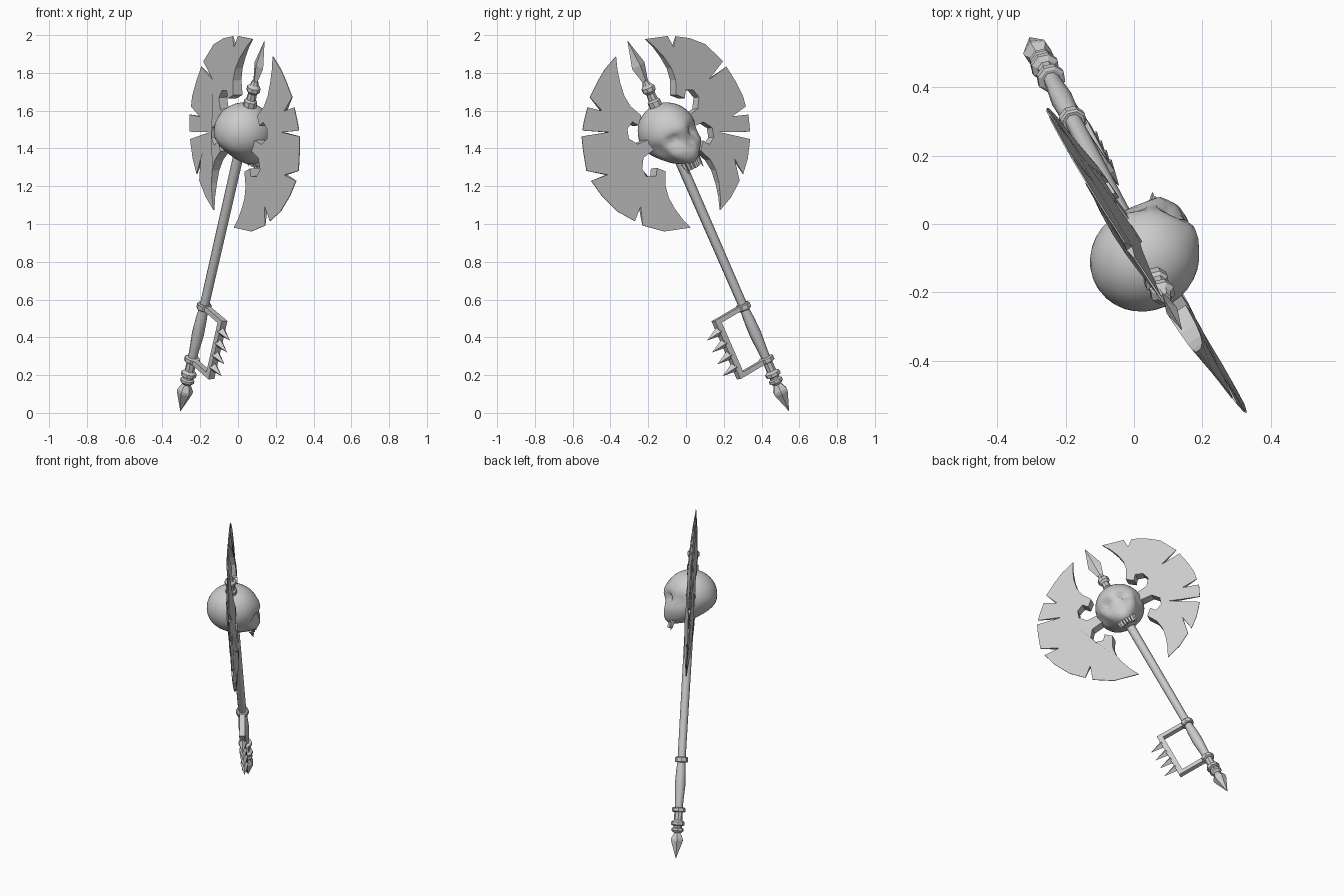
import bpy, bmesh, math
from mathutils import Matrix, Vector

if "Cube" in bpy.data.objects:
    bpy.data.objects.remove(bpy.data.objects["Cube"])

# Local frame: z runs up the shaft, x spans the blades, -y is the skull's face
AXIS = Vector((0.2038, -0.3915, 0.8974)).normalized()
SPAN = Vector((-0.508, 0.741, 0.439))
SPAN = (SPAN - AXIS * SPAN.dot(AXIS)).normalized()
DEPTH = AXIS.cross(SPAN)
FRAME = Matrix.Translation((0.029, -0.096, 1.48)) @ Matrix((SPAN, DEPTH, AXIS)).transposed().to_4x4()

steel = bpy.data.materials.new("grey_steel")
steel.diffuse_color = (0.6, 0.6, 0.6, 1)
steel.use_nodes = True
steel.node_tree.nodes["Principled BSDF"].inputs["Base Color"].default_value = steel.diffuse_color


def finish(name, bm, angle=None):
    bmesh.ops.recalc_face_normals(bm, faces=bm.faces)
    bm.transform(FRAME)
    mesh = bpy.data.meshes.new(name)
    bm.to_mesh(mesh)
    bm.free()
    mesh.materials.append(steel)
    ob = bpy.data.objects.new(name, mesh)
    bpy.context.collection.objects.link(ob)
    if angle:
        bpy.ops.object.select_all(action='DESELECT')
        ob.select_set(True)
        bpy.context.view_layer.objects.active = ob
        bpy.ops.object.shade_smooth_by_angle(angle=math.radians(angle))
    return ob


def lathe(name, profile, sides=8, flat=1.0, angle=None):
    """Rings of (height, radius) around the shaft axis."""
    bm = bmesh.new()
    rings = []
    for z, r in profile:
        rings.append([bm.verts.new((r * math.cos(i * math.tau / sides),
                                    flat * r * math.sin(i * math.tau / sides), z)) for i in range(sides)])
    for a, b in zip(rings, rings[1:]):
        for i in range(sides):
            j = (i + 1) % sides
            bm.faces.new((a[i], a[j], b[j], b[i]))
    bm.faces.new(rings[0])
    bm.faces.new(rings[-1])
    return finish(name, bm, angle)


def bar(bm, center, size):
    m = Matrix.Translation(center) @ Matrix.Diagonal((*size, 1))
    bmesh.ops.create_cube(bm, size=1, matrix=m)


def spike(bm, base, tip, r, sides=4):
    base, tip = Vector(base), Vector(tip)
    d = tip - base
    m = Matrix.Translation((base + tip) / 2) @ d.to_track_quat('Z', 'Y').to_matrix().to_4x4()
    bmesh.ops.create_cone(bm, cap_ends=True, segments=sides, radius1=r, radius2=0.001, depth=d.length, matrix=m)


# Shaft, grip, pommel and spear head
lathe("shaft", [(-1.02, .025), (-.08, .028)], 8, angle=50)
lathe("grip", [(-1.33, .024), (-1.27, .027), (-1.18, .033), (-1.1, .03), (-1.02, .024)], 8, angle=50)
lathe("upper_guard_ring", [(-1.04, .034), (-1.035, .04), (-1.01, .04), (-1.005, .034)])
lathe("lower_guard_ring", [(-1.35, .034), (-1.345, .042), (-1.325, .042), (-1.32, .034)])
lathe("pommel_neck", [(-1.48, .022), (-1.466, .038), (-1.452, .038), (-1.446, .026), (-1.436, .026),
                      (-1.43, .042), (-1.412, .042), (-1.4, .026), (-1.33, .026)])
lathe("pommel", [(-1.638, .001), (-1.53, .042), (-1.515, .042), (-1.475, .02)], 6)
lathe("spear_collar", [(.1, .036), (.19, .036), (.2, .026), (.235, .024), (.25, .037), (.272, .037),
                       (.285, .024), (.31, .016)])
lathe("spear_head", [(.29, .014), (.40, .044), (.546, .001)], 4, flat=.4)

# Hand guard with knuckle spikes
bm = bmesh.new()
for z in (-1.02, -1.337):
    bar(bm, (-.105, 0, z), (.2, .034, .026))
bar(bm, (-.19, 0, -1.178), (.034, .036, .343))
for i in range(4):
    z = -1.07 - i * .07
    spike(bm, (-.2, 0, z), (-.288, 0, z - .01), .026)
finish("hand_guard", bm)

# Axe blades: one shared inner edge and a chipped rim (third value = half thickness)
horn = [(.105, .505, .003), (.135, .44, .01), (.157, .37, .018), (.168, .30, .023), (.16, .235, .027),
        (.125, .165, .03), (.165, .125, .03), (.19, .16, .03), (.235, .14, .027), (.25, .09, .026),
        (.215, .04, .027), (.10, .028, .03)]
inner = horn + [(x, -z, h) for x, z, h in reversed(horn)]
T, N = .002, .01   # rim and notch half thickness
right_rim = [(.239, .457, T), (.24, .39, N), (.284, .434, T), (.359, .386, T), (.434, .313, T),
             (.49, .185, T), (.36, .14, N), (.497, .15, T), (.512, .06, T), (.518, -.033, T),
             (.508, -.09, T), (.402, -.097, N), (.503, -.135, T), (.47, -.22, T), (.29, -.135, N),
             (.452, -.255, T), (.39, -.34, T), (.325, -.40, T), (.31, -.30, N), (.29, -.42, T), (.2, -.475, T)]
left_rim = [(.2, .475, T), (.269, .439, T), (.354, .386, T), (.323, .29, N), (.392, .345, T),
            (.45, .285, T), (.478, .25, T), (.339, .172, N), (.497, .225, T), (.525, .15, T), (.555, .05, T),
            (.45, -.025, N), (.553, -.01, T), (.53, -.108, T), (.479, -.227, T), (.405, -.32, T),
            (.341, -.264, N), (.372, -.362, T), (.262, -.451, T)]


def blade(name, rim, side):
    outline = inner + rim[::-1]
    bm = bmesh.new()
    front = [bm.verts.new((side * x, -h, z)) for x, z, h in outline]
    back = [bm.verts.new((side * x, h, z)) for x, z, h in outline]
    bm.faces.new(front)
    bm.faces.new(back[::-1])
    n = len(outline)
    for i in range(n):
        j = (i + 1) % n
        bm.faces.new((front[i], back[i], back[j], front[j]))
    finish(name, bm)


blade("right_blade", right_rim, 1)
blade("left_blade", left_rim, -1)

# Skull: a sphere narrowed into a jaw, with pressed-in sockets and raised cheeks and brow
bm = bmesh.new()
bmesh.ops.create_uvsphere(bm, u_segments=32, v_segments=20, radius=1)
# direction, width, depth (negative digs in)
dents = [((.42, -.85, -.18), .17, -.045), ((-.42, -.85, -.18), .17, -.045), ((0, -.9, -.45), .11, -.035),
         ((.62, -.62, -.5), .16, .015), ((-.62, -.62, -.5), .16, .015), ((0, -.98, .12), .25, .01),
         ((.9, -.35, -.3), .2, -.018), ((-.9, -.35, -.3), .2, -.018)]
for v in bm.verts:
    p = v.co.copy()
    push = sum(k * math.exp(-((p - Vector(c).normalized()).length / w) ** 2) for c, w, k in dents)
    q = Vector((p.x * .153, p.y * .163, p.z * .155 + .01)) + p * push
    low = max(0.0, -p.z - .25) / .75
    face = max(0.0, min(1.0, .45 - p.y * 1.1)) * low
    q.x *= 1 - .3 * face
    q.z -= .055 * face
    q.y -= .075 * face
    if p.y > 0:
        q.z += .04 * low * p.y
    v.co = q
finish("skull", bm, 60)

# Teeth and fangs
bm = bmesh.new()
for i in range(-2, 3):
    bar(bm, (i * .018, -.125 + abs(i) * .008, -.185), (.014, .018, .045))
for s in (-1, 1):
    spike(bm, (s * .05, -.1, -.16), (s * .05, -.115, -.225), .014, 5)
finish("teeth", bm)
